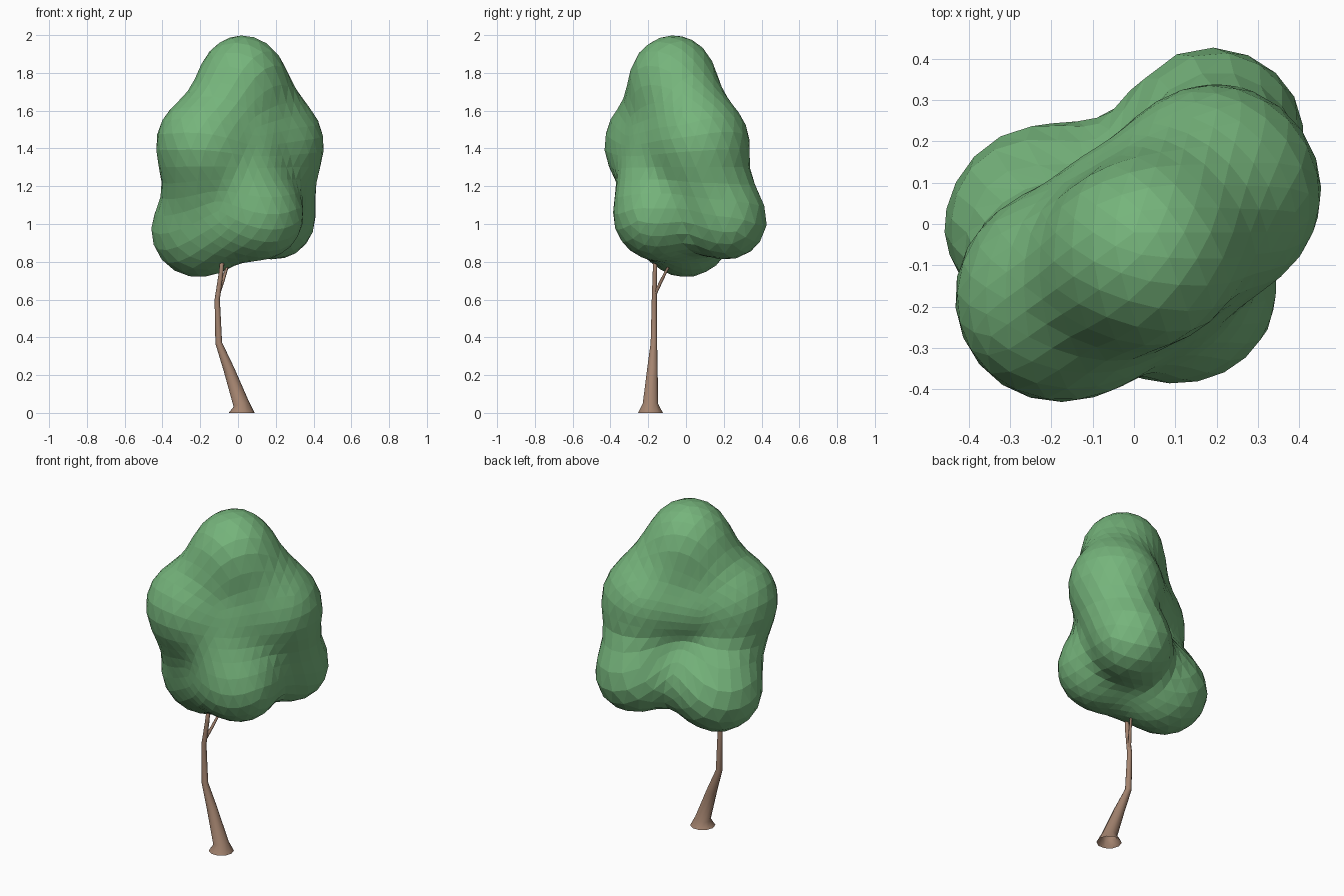
import bpy, bmesh, math
from mathutils import Vector

cube = bpy.data.objects.get("Cube")
if cube:
    bpy.data.objects.remove(cube, do_unlink=True)


def material(name, colour):
    mat = bpy.data.materials.new(name)
    mat.use_nodes = True
    mat.diffuse_color = colour
    bsdf = mat.node_tree.nodes["Principled BSDF"]
    bsdf.inputs["Base Color"].default_value = colour
    bsdf.inputs["Roughness"].default_value = 0.8
    return mat


leaf_green = material("leaf green", (0.18, 0.46, 0.2, 1))
bark_brown = material("bark brown", (0.37, 0.23, 0.16, 1))


def add_object(name, bm, mat):
    mesh = bpy.data.meshes.new(name)
    bm.to_mesh(mesh)
    bm.free()
    mesh.materials.append(mat)
    obj = bpy.data.objects.new(name, mesh)
    bpy.context.collection.objects.link(obj)
    return obj


def tapered_tube(name, path, sides, mat):
    """Loft rings of (x, y, z, radius), tilted along the path; open at the foot."""
    bm = bmesh.new()
    points = [Vector(p[:3]) for p in path]
    rings = []
    for i, (point, p) in enumerate(zip(points, path)):
        along = points[min(i + 1, len(path) - 1)] - points[max(i - 1, 0)]
        if p[2] == 0:
            along = Vector((0, 0, 1))
        turn = Vector((0, 0, 1)).rotation_difference(along.normalized())
        ring = []
        for s in range(sides):
            a = math.tau * s / sides
            ring.append(bm.verts.new(point + turn @ Vector((math.cos(a), math.sin(a), 0)) * p[3]))
        rings.append(ring)
    for low, high in zip(rings, rings[1:]):
        for s in range(sides):
            t = (s + 1) % sides
            bm.faces.new((low[s], low[t], high[t], high[s]))
    bm.faces.new(rings[-1])
    obj = add_object(name, bm, mat)
    obj.data.shade_smooth()
    return obj


# Trunk with flared foot, and its side branch
tapered_tube("trunk", [
    (0.02, -0.188, 0, 0.069), (0.018, -0.188, 0.045, 0.043),
    (-0.048, -0.178, 0.23, 0.029), (-0.102, -0.17, 0.37, 0.018),
    (-0.11, -0.168, 0.6, 0.014), (-0.09, -0.165, 0.74, 0.012),
    (-0.08, -0.16, 0.86, 0.01)], 10, bark_brown)
tapered_tube("side_branch", [
    (-0.108, -0.168, 0.62, 0.01), (-0.08, -0.13, 0.7, 0.009),
    (-0.055, -0.09, 0.78, 0.007), (-0.04, -0.07, 0.84, 0.006)], 6, bark_brown)

# Leaf lobes: centre and radius
LOBES = [(Vector(p), r) for p, r in [
    # crown and its shoulders
    ((0.025, -0.07, 1.765), 0.24),
    ((-0.07, -0.12, 1.6), 0.205), ((0.13, 0.01, 1.6), 0.205),
    # middle pair and the waist below it
    ((-0.18, -0.18, 1.42), 0.265), ((0.2, 0.08, 1.42), 0.265),
    ((-0.2, -0.13, 1.2), 0.195), ((0.21, 0.12, 1.2), 0.195),
    # lower lobes
    ((-0.215, 0.0, 0.965), 0.255), ((0.19, 0.22, 1.03), 0.23),
    ((0.115, -0.155, 1.045), 0.24),
    # filling between the lobes: front, back, underside
    ((0.04, -0.09, 1.42), 0.22), ((-0.02, 0.0, 1.42), 0.19),
    ((0.03, -0.15, 1.23), 0.21),
    ((-0.06, -0.1, 1.01), 0.21),
    ((0.0, 0.06, 1.05), 0.2),
]]
BLEND = 0.03


def distance(p):
    """Softly blended distance to the lobes."""
    total = sum(math.exp(-((p - c).length - r) / BLEND) for c, r in LOBES)
    return -BLEND * math.log(total)


# Foliage: a sphere drawn inward onto the blended lobes
core = Vector((0, -0.02, 1.3))
bm = bmesh.new()
bmesh.ops.create_icosphere(bm, subdivisions=4, radius=1)
for v in bm.verts:
    ray = Vector((v.co.x, v.co.y, v.co.z * 1.4)).normalized()
    reach = 1.2
    for step in range(60):
        gap = distance(core + ray * reach)
        if gap < 0.001:
            break
        reach -= gap * 0.9
    v.co = core + ray * reach

# Soften the creases where lobes meet
for step in range(2):
    bmesh.ops.smooth_vert(bm, verts=bm.verts, factor=0.4,
                          use_axis_x=True, use_axis_y=True, use_axis_z=True)
add_object("foliage", bm, leaf_green)
